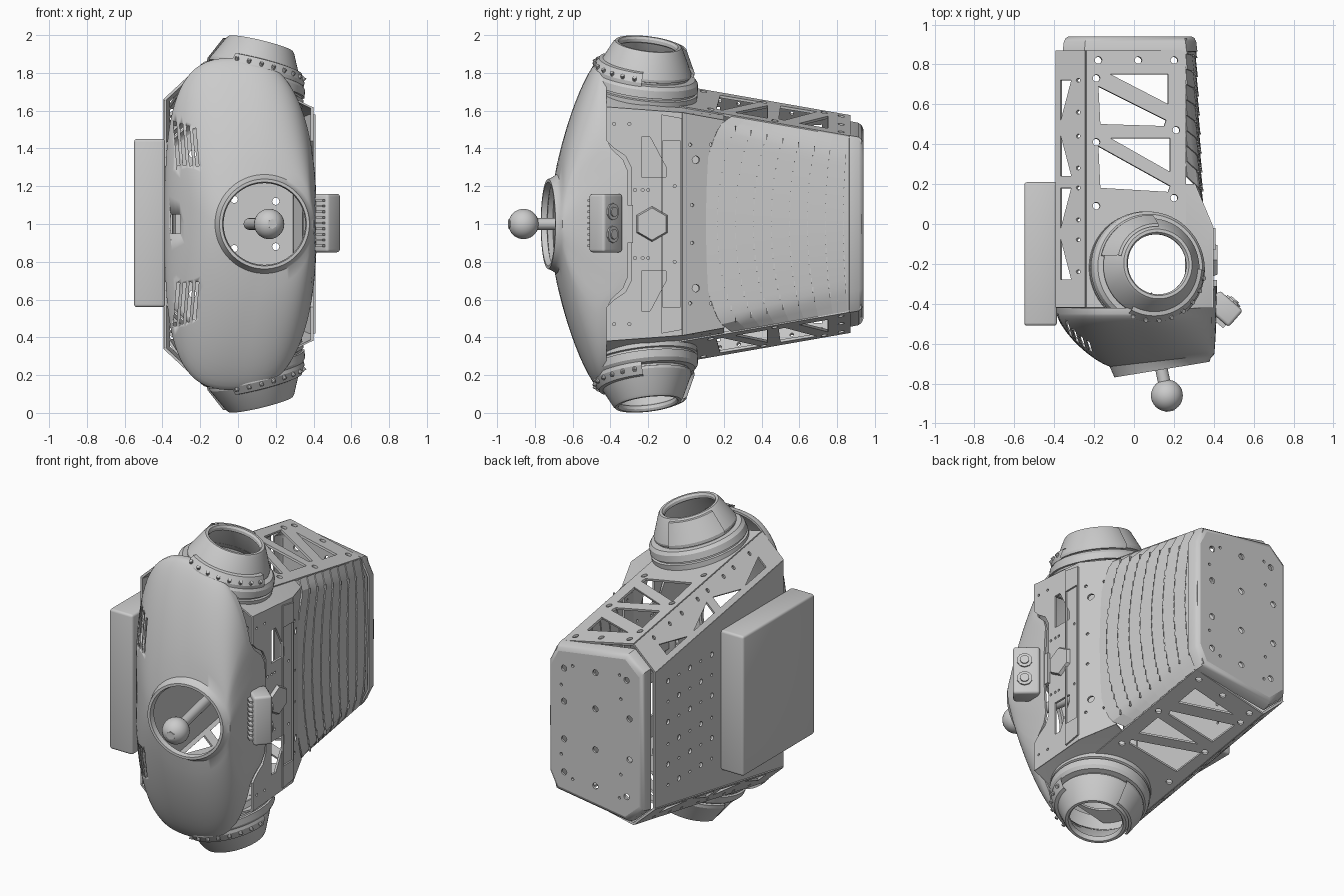
import bpy, bmesh, math
from mathutils import Vector, Matrix

if "Cube" in bpy.data.objects:
    bpy.data.objects.remove(bpy.data.objects["Cube"])

# All meshes are built around z = 0 and lifted to z = 1, so mirroring is across local z.
def finish(name, bm, mirror=False, thick=0, bevel=0, angle=35):
    bmesh.ops.recalc_face_normals(bm, faces=bm.faces)
    me = bpy.data.meshes.new(name)
    bm.to_mesh(me)
    bm.free()
    ob = bpy.data.objects.new(name, me)
    bpy.context.collection.objects.link(ob)
    ob.location.z = 1
    bpy.ops.object.select_all(action='DESELECT')
    ob.select_set(True)
    bpy.context.view_layer.objects.active = ob
    if thick:
        m = ob.modifiers.new("thick", 'SOLIDIFY')
        m.thickness, m.offset = thick, -1
    if bevel:
        m = ob.modifiers.new("bevel", 'BEVEL')
        m.width, m.segments = bevel, 3
    if mirror:
        m = ob.modifiers.new("mirror", 'MIRROR')
        m.use_axis = (False, False, True)
        m.use_mirror_merge = False
    for m in list(ob.modifiers):
        bpy.ops.object.modifier_apply(modifier=m.name)
    bpy.ops.object.shade_smooth_by_angle(angle=math.radians(angle))
    return ob

def circle(a, b, r, n=14):
    return [(a + r * math.cos(i * math.tau / n), b + r * math.sin(i * math.tau / n)) for i in range(n)]

def sym(half):
    return half + [(a, -b) for a, b in reversed(half)]

def flip(holes):
    return holes + [[(a, -b) for a, b in h] for h in holes]

def plate(name, outline, holes, axes, k, t=0.014, mirror=False):
    """Flat sheet with holes; drawn in two axes, third axis = k0 + k1*a + k2*b."""
    cu = bpy.data.curves.new(name, 'CURVE')
    cu.dimensions, cu.fill_mode, cu.extrude = '2D', 'BOTH', t / 2
    for pts in [outline] + holes:
        s = cu.splines.new('POLY')
        s.points.add(len(pts) - 1)
        s.use_cyclic_u = True
        for p, (a, b) in zip(s.points, pts):
            p.co = (a, b, 0, 1)
    tmp = bpy.data.objects.new(name, cu)
    bpy.context.collection.objects.link(tmp)
    me = bpy.data.meshes.new_from_object(tmp.evaluated_get(bpy.context.evaluated_depsgraph_get()))
    bpy.data.objects.remove(tmp)
    bm = bmesh.new()
    bm.from_mesh(me)
    bmesh.ops.remove_doubles(bm, verts=bm.verts, dist=1e-5)
    order = {'xy': (0, 1, 2), 'yz': (2, 0, 1), 'xz': (0, 2, 1)}[axes]
    nrm = Vector((-k[1], -k[2], 1)).normalized()
    for v in bm.verts:
        a, b, c = v.co
        p = Vector((a, b, k[0] + k[1] * a + k[2] * b)) + nrm * c
        v.co = [p[i] for i in order]
    return finish(name, bm, mirror)

def loft(name, rings, closed=True, **kw):
    bm = bmesh.new()
    vs = [[bm.verts.new(p) for p in r] for r in rings]
    n = len(rings[0])
    for r0, r1 in zip(vs, vs[1:]):
        for j in range(n if closed else n - 1):
            bm.faces.new((r0[j], r0[(j + 1) % n], r1[(j + 1) % n], r1[j]))
    return finish(name, bm, **kw)

def cyl(bm, p, q, r, seg=20, r2=None):
    p, q = Vector(p), Vector(q)
    d = q - p
    M = Matrix.Translation((p + q) / 2) @ d.to_track_quat('Z', 'Y').to_matrix().to_4x4()
    bmesh.ops.create_cone(bm, cap_ends=True, segments=seg, radius1=r, radius2=r2 or r, depth=d.length, matrix=M)

def box(bm, c, size, rot=Matrix()):
    bmesh.ops.create_cube(bm, size=1, matrix=Matrix.Translation(c) @ rot @ Matrix.Diagonal((*size, 1)))

# Front shell: lofted from the round port out to the rim
N = 96
angs = [i * math.tau / N for i in range(N)]
def port(r, dy):
    return [(.14 + r * math.cos(a), -.73 + .165 * r * math.cos(a) + dy, r * math.sin(a)) for a in angs]
rings = [port(.216, .03), port(.222, 0), port(.238, 0), port(.246, .02)]
base = [(.14 + .262 * math.cos(a), -.685 + .03 * math.cos(a), .262 * math.sin(a)) for a in angs]
rim = []
for a in angs:
    c, s = math.cos(a), math.sin(a)
    e = 2 / (2.4 if c > 0 else 3.2)
    x = .015 + .402 * math.copysign(abs(c) ** e, c)
    z = .88 * math.copysign(abs(s) ** e, s)
    bump = min(1, max(0, (.42 - abs(z)) / .1)) if c > 0 else 0
    rim.append((x, -.42 + .11 * bump, z))
for i in range(13):
    s = math.sin(i / 12 * math.pi / 2)
    g = .75 * (1 - (1 - s ** 1.5) ** (1 / 1.5)) + .25 * s
    rings.append([(b[0] + (o[0] - b[0]) * s, b[1] + (o[1] - .03 - b[1]) * g, b[2] + (o[2] - b[2]) * s)
                  for b, o in zip(base, rim)])
rings.append(rim)
shell = loft("front_shell", rings, thick=.014)

# Vent slots and small window cut into the shell
bm = bmesh.new()
for sg in (1, -1):
    for i in range(4):
        box(bm, (-.325 + .034 * i, -.6, sg * (.425 - .006 * i)), (.016, .5, .23 - .01 * i),
            Matrix.Rotation(sg * -.08, 4, 'Y'))
box(bm, (-.33, -.6, 0), (.05, .5, .1))
cutter = finish("vent_cutter", bm)
cutter.hide_render = True
bpy.context.view_layer.objects.active = shell
m = shell.modifiers.new("vents", 'BOOLEAN')
m.operation, m.solver, m.object = 'DIFFERENCE', 'EXACT', cutter
bpy.ops.object.modifier_apply(modifier=m.name)
bpy.data.objects.remove(cutter)

# Truss plates, top and bottom
tri = [[(-.12, .75), (.17, .75), (.17, .6)], [(-.18, .69), (.16, .52), (.15, .49), (-.17, .5)],
       [(-.12, .43), (.18, .43), (.18, .26)], [(-.18, .39), (.18, .19), (.17, .16), (-.17, .18)]]
screws = [(-.18, .82), (.02, .82), (.2, .82), (-.19, .73), (-.19, .41), (-.19, .09), (.2, .13), (.21, .47)]
plate("truss_plate", [(-.24, -.42), (.26, -.42), (.26, .87), (-.24, .87)],
      tri + [circle(a, b, .018) for a, b in screws] + [circle(.08, -.2, .2, 40)],
      'xy', (.669, -.22, -.175), mirror=True)

# Chamfer plates between truss and back-left panel
holes = []
for y, d in ((.62, 1), (.34, -1), (.08, 1), (-.18, -1)):
    holes += [[(-.365, y - .11 * d), (-.365, y + .1 * d), (-.31, y + .1 * d)], circle(-.275, y - .06, .01), circle(-.275, y + .1, .01)]
plate("chamfer_plate", [(-.39, -.42), (-.24, -.42), (-.24, .87), (-.39, .87)], holes,
      'xy', (.722 + .93 * .24, .93, -.175), mirror=True)

# Flat left panel with bolt grid
holes = [circle(.3 + .11 * i, z, .016 if (i + j) % 2 else .009)
         for i in range(5) for j, z in enumerate((-.33, -.2, -.07, .07, .2, .33))]
plate("left_panel", sym([(-.42, .655), (.87, .43)]), holes, 'yz', (-.385, 0, 0))

# Back plate with bolts holes and folded skirt
outl = sym([(-.33, .41), (-.23, .5), (.24, .43), (.29, .33)][::-1])
holes = flip([circle(x, z, .019) for x, z in ((-.24, .37), (-.02, .36), (.2, .33), (-.26, .13), (-.02, .13), (.2, .12))])
holes += flip([circle(x, z, .009) for x, z in ((-.19, .39), (.14, .36), (-.2, .24), (.22, .22))])
plate("back_plate", outl, holes, 'xz', (.933, 0, 0))
grow = lambda s, y: [(-.02 + (x + .02) * s, y, z * s) for x, z in outl]
loft("back_skirt", [grow(1, .94), grow(1.04, .932), grow(1.07, .915), grow(1.09, .865)], thick=.012)

# Right side plate, its sloped continuation and the top corner flanges
holes = flip([[(-.235, .25), (-.105, .25), (-.105, .3), (-.19, .46), (-.235, .46)]]
             + [circle(a, b, .008) for a, b in ((-.38, .53), (-.3, .53), (-.06, .5), (-.27, .18), (-.23, .18), (-.2, .18), (-.06, .2))])
plate("right_plate", sym([(-.42, .62), (-.42, .44), (-.38, .4), (-.32, .36), (-.29, .3)][::-1] + [(-.02, .59)]), holes, 'yz', (.392, 0, 0))
holes = flip([circle(.05, .34, .02), circle(.13, .42, .009), circle(.02, .42, .009), circle(.03, .1, .009)])
plate("right_slope_plate", sym([(-.02, .59), (.2, .55)]), holes, 'yz', (.384, -.42, 0))
bm = bmesh.new()
q = [(.392, -.42, .62), (.392, -.02, .59), (.3, .2, .55), (.26, .2, .577), (.26, -.42, .685)]
mid = [bm.verts.new(p) for p in q]
bm.faces.new((mid[0], mid[1], mid[4]))
bm.faces.new((mid[1], mid[2], mid[3], mid[4]))
finish("corner_flange", bm, mirror=True, thick=.01)
plate("raised_trim", sym([(-.13, .58), (-.13, .46), (-.02, .45)][:1] + [(-.02, .56)]),
      [sym([(-.125, .44), (-.03, .44)])], 'yz', (.402, 0, 0))

# Segmented flank panel: overlapping curved strips with an arched front edge
rows = []
strips = 9
for i in range(strips):
    for f in (0, 1):
        row = []
        for j in range(25):
            v = j / 12 - 1
            t = (i + f) / strips
            y = .07 + .17 * v * v + t * (.93 - .07 - .17 * v * v)
            F, R = .57 - .255 * y, .612 - .175 * y
            w = abs(v)
            if w < .8:
                x, z = .345 - .04 * t - .02 * (w / .8) ** 2, F * w / .8
            else:
                k = (w - .8) / .2
                x, z = .325 - .04 * t + (.26 - .325 + .04 * t) * k, F + (R - F) * k
            row.append((x + (.006 if f == 0 else 0), y, math.copysign(z, v)))
        rows.append(row)
loft("flank_strips", rows, closed=False, thick=.01, angle=25)
# Dashed seams on the strips
bm = bmesh.new()
for i in range(1, strips):
    for j in range(-8, 9):
        v = j / 10
        y = .07 + .17 * v * v + i / strips * (.86 - .17 * v * v)
        box(bm, (.347 - .04 * i / strips - .02 * (v / .8) ** 2, y, (.57 - .255 * y) * v / .8), (.012, .006, .03))
finish("flank_seams", bm)

# Tilted shoulder collars, top and bottom
axis = Vector((.24, .12, 1)).normalized()
top = Vector((.12, -.2, .953))
turn = axis.to_track_quat('Z', 'Y').to_matrix()
def around(r, h, a):
    return top + turn @ Vector((r * math.cos(a), r * math.sin(a), h))
prof = [(.152, -.012), (.16, 0), (.176, 0), (.186, -.012), (.246, -.135), (.246, -.15), (.236, -.153), (.236, -.163),
        (.27, -.166), (.286, -.185), (.292, -.225), (.28, -.228), (.28, -.238), (.292, -.242), (.292, -.31),
        (.275, -.31), (.27, -.2), (.225, -.15), (.17, -.04), (.152, -.03), (.152, -.012)]
loft("shoulder_collar", [[around(r, h, i * math.tau / 64) for i in range(64)] for r, h in prof], mirror=True, angle=25)
# Raised arc segments and bolts on the collars
for nm, a0, a1 in (("collar_arc_outer", -.5, .9), ("collar_arc_inner", 2.2, 4.2)):
    arc = [(.19, -.008), (.205, -.01), (.262, -.13), (.262, -.15), (.24, -.15)]
    if nm == "collar_arc_inner":
        arc = [(.225, -.1), (.25, -.105), (.275, -.15), (.275, -.17), (.24, -.17)]
    loft(nm, [[around(r, h, a0 + (a1 - a0) * i / 24) for i in range(25)] for r, h in arc], closed=False, mirror=True, angle=25)
bm = bmesh.new()
for i in range(8):
    a = 2.3 + i * .25
    cyl(bm, around(.26, -.15, a), around(.275, -.125, a), .011, 10)
finish("collar_bolts", bm, mirror=True)

# Large module on the left
bm = bmesh.new()
box(bm, (-.468, -.15, .005), (.164, .72, .89))
finish("side_module", bm, bevel=.015, angle=60)

# Ball joint on its stem
bm = bmesh.new()
bmesh.ops.create_uvsphere(bm, u_segments=32, v_segments=20, radius=.08, matrix=Matrix.Translation((.165, -.86, 0)))
finish("joint_ball", bm)
bm = bmesh.new()
cyl(bm, (.165, -.86, 0), (.06, -.35, 0), .031, 24)
cyl(bm, (.179, -.928, 0), (.181, -.939, 0), .026, 6)
finish("joint_stem", bm)

# Angled connector block with two sockets and cooling ribs
R = Matrix.Rotation(math.radians(-41), 4, 'Z')
C = Vector((.452, -.425, .005))
loc = lambda x, y, z: C + R @ Vector((x, y, z))
bm = bmesh.new()
box(bm, C, (.155, .11, .31), R)
finish("connector_block", bm, bevel=.016)
bm = bmesh.new()
for z in (.06, -.06):
    cyl(bm, loc(.01, .05, z), loc(.01, .064, z), .045, 10)
    cyl(bm, loc(.01, .05, z), loc(.01, .072, z), .026, 20)
finish("connector_sockets", bm)
bm = bmesh.new()
for i in range(9):
    box(bm, loc(0, -.062, -.12 + .03 * i), (.12, .03, .012), R)
finish("connector_ribs", bm)
bm = bmesh.new()
box(bm, (.4, -.33, 0), (.03, .1, .2))
finish("connector_mount", bm)

# Plain hexagonal boss on the right plate
bm = bmesh.new()
cyl(bm, (.39, -.18, 0), (.418, -.18, 0), .098, 6, .085)
finish("hex_boss", bm)
